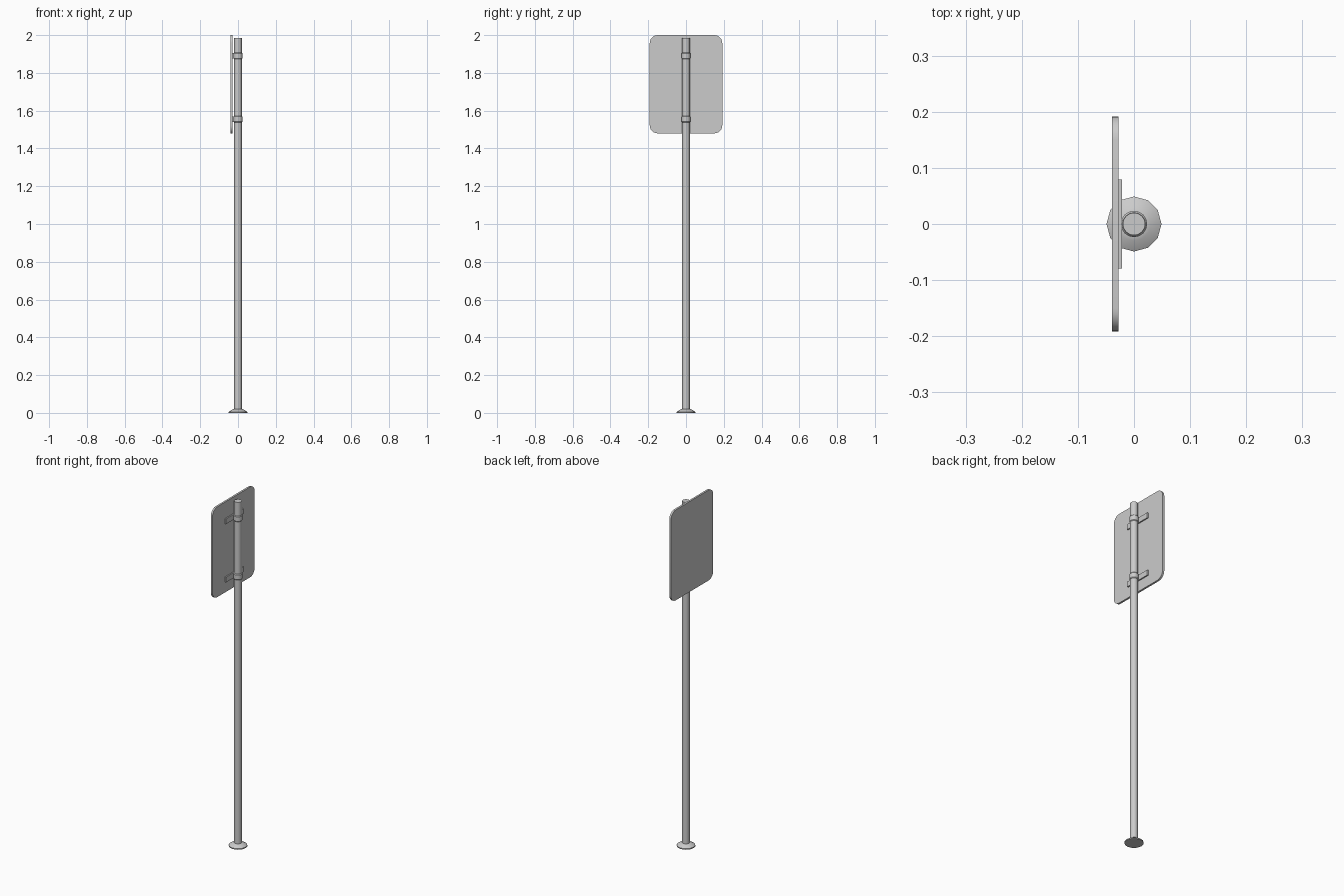
import bpy, bmesh, math

cube = bpy.data.objects.get("Cube")
if cube:
    bpy.data.objects.remove(cube, do_unlink=True)

metal = bpy.data.materials.new("grey_metal")
metal.use_nodes = True
grey = (0.6, 0.6, 0.6, 1)
metal.diffuse_color = grey
metal.node_tree.nodes["Principled BSDF"].inputs["Base Color"].default_value = grey


def finish(name, bm):
    """Turn a bmesh into a named object with smooth shading and sharp edges."""
    bmesh.ops.recalc_face_normals(bm, faces=bm.faces[:])
    mesh = bpy.data.meshes.new(name)
    bm.to_mesh(mesh)
    bm.free()
    mesh.materials.append(metal)
    obj = bpy.data.objects.new(name, mesh)
    bpy.context.collection.objects.link(obj)
    bpy.ops.object.select_all(action="DESELECT")
    obj.select_set(True)
    bpy.context.view_layer.objects.active = obj
    bpy.ops.object.shade_smooth_by_angle(angle=math.radians(35))
    return obj


def lathe(name, profile, sides):
    """Closed solid of revolution around z from (radius, height) points."""
    bm = bmesh.new()
    rings = []
    for r, z in profile:
        angles = [2 * math.pi * i / sides for i in range(sides)]
        rings.append([bm.verts.new((r * math.cos(a), r * math.sin(a), z)) for a in angles])
    for low, high in zip(rings, rings[1:]):
        for i in range(sides):
            j = (i + 1) % sides
            bm.faces.new((low[i], low[j], high[j], high[i]))
    bm.faces.new(rings[0])
    bm.faces.new(rings[-1])
    return finish(name, bm)


def box(name, x0, x1, half_y, z0, z1):
    bm = bmesh.new()
    bmesh.ops.create_cube(bm, size=1)
    for v in bm.verts:
        v.co = (x1 if v.co.x > 0 else x0,
                half_y if v.co.y > 0 else -half_y,
                z1 if v.co.z > 0 else z0)
    return finish(name, bm)


def rounded_panel(name, x0, x1, half_y, z0, z1, radius):
    """Upright plate with rounded corners, outlined in the yz plane."""
    bm = bmesh.new()
    outline = []
    corners = [(1, z1 - radius), (-1, z1 - radius), (-1, z0 + radius), (1, z0 + radius)]
    for quarter, (side, cz) in enumerate(corners):
        for step in range(7):
            a = (quarter + step / 6) * math.pi / 2
            y = side * (half_y - radius) + radius * math.cos(a)
            outline.append(bm.verts.new((x0, y, cz + radius * math.sin(a))))
    face = bm.faces.new(outline)
    extruded = bmesh.ops.extrude_face_region(bm, geom=[face], use_keep_orig=True)
    moved = [g for g in extruded["geom"] if isinstance(g, bmesh.types.BMVert)]
    bmesh.ops.translate(bm, verts=moved, vec=(x1 - x0, 0, 0))
    return finish(name, bm)


# Post and flared foot
lathe("post", [(0.02, 0.005), (0.02, 1.985)], 16)
lathe("foot", [(0.049, 0), (0.049, 0.006), (0.03, 0.018), (0.02, 0.02)], 12)

# Sign panel
rounded_panel("sign_panel", -0.039, -0.028, 0.192, 1.48, 2.0, 0.042)

# Clamps around the post, with flat bars holding the panel
for label, z in (("lower", 1.555), ("upper", 1.89)):
    lathe(label + "_clamp", [(0.0205, z - 0.017), (0.0235, z - 0.013),
                             (0.0235, z + 0.013), (0.0205, z + 0.017)], 16)
    box(label + "_bracket", -0.0285, -0.021, 0.079, z - 0.015, z + 0.015)
